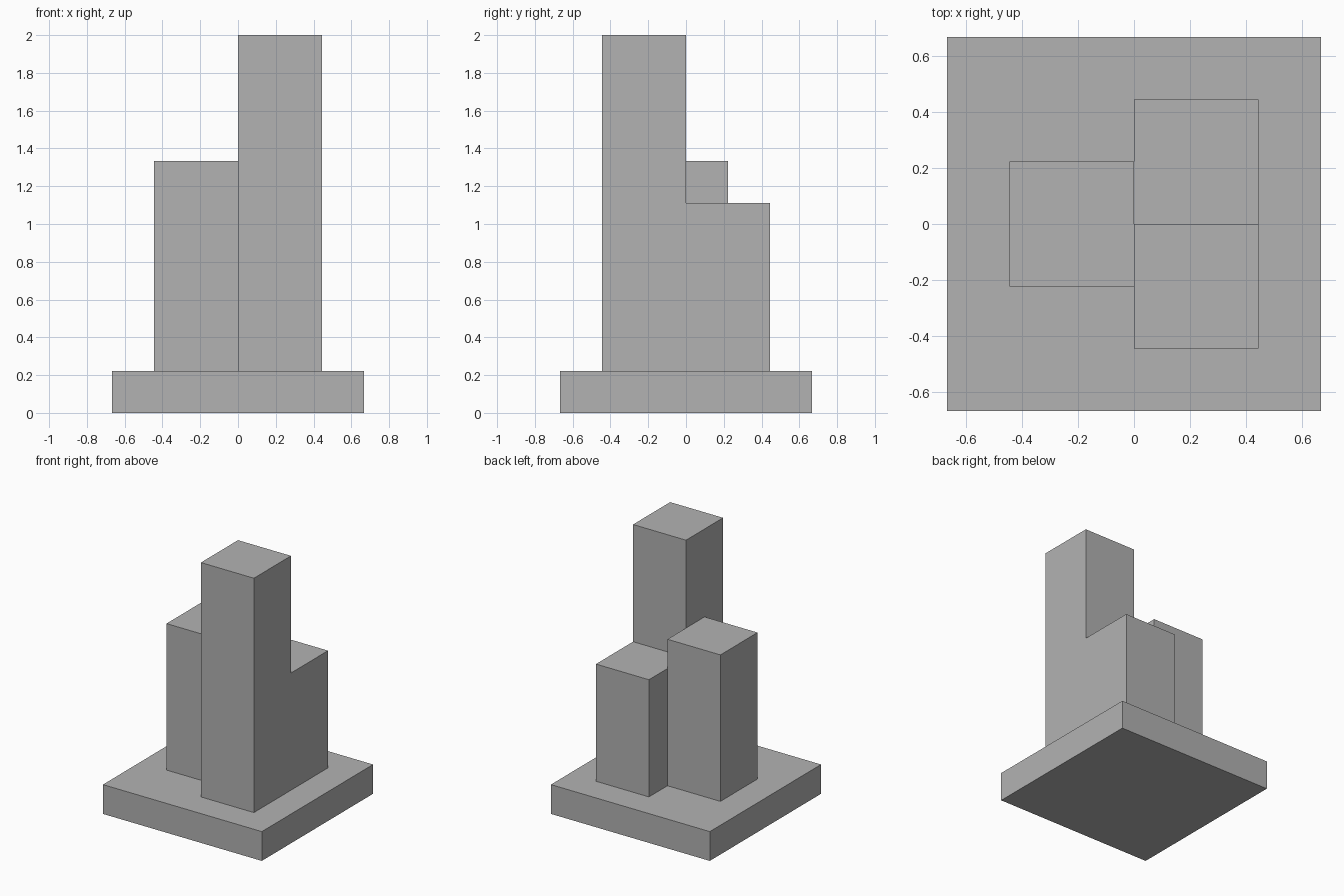
import bpy
import bmesh
from mathutils import Matrix, Vector

if "Cube" in bpy.data.objects:
    bpy.data.objects.remove(bpy.data.objects["Cube"], do_unlink=True)

UNIT = 2 / 9  # the whole model sits on this module

# Single plain grey
GREY = (0.448, 0.448, 0.448, 1)
grey = bpy.data.materials.new("plain_grey")
grey.use_nodes = True
grey.diffuse_color = GREY
bsdf = next(n for n in grey.node_tree.nodes if n.type == "BSDF_PRINCIPLED")
bsdf.inputs["Base Color"].default_value = GREY


def block(name, low, high):
    """Box between two corners given in modules, with its origin at its base."""
    low, high = Vector(low) * UNIT, Vector(high) * UNIT
    size = high - low
    bm = bmesh.new()
    bmesh.ops.create_cube(bm, size=1, matrix=Matrix.Translation((0, 0, 0.5)))
    bmesh.ops.scale(bm, vec=size, verts=bm.verts)
    mesh = bpy.data.meshes.new(name)
    bm.to_mesh(mesh)
    bm.free()
    mesh.materials.append(grey)
    obj = bpy.data.objects.new(name, mesh)
    centre = (low + high) / 2
    obj.location = (centre.x, centre.y, low.z)
    bpy.context.collection.objects.link(obj)
    return obj


# Square plinth
block("base_slab", (-3, -3, 0), (3, 3, 1))

# Three square towers of different heights
block("tall_front_tower", (0, -2, 1), (2, 0, 9))
block("short_back_tower", (0, 0, 1), (2, 2, 5))
block("middle_side_tower", (-2, -1, 1), (0, 1, 6))
